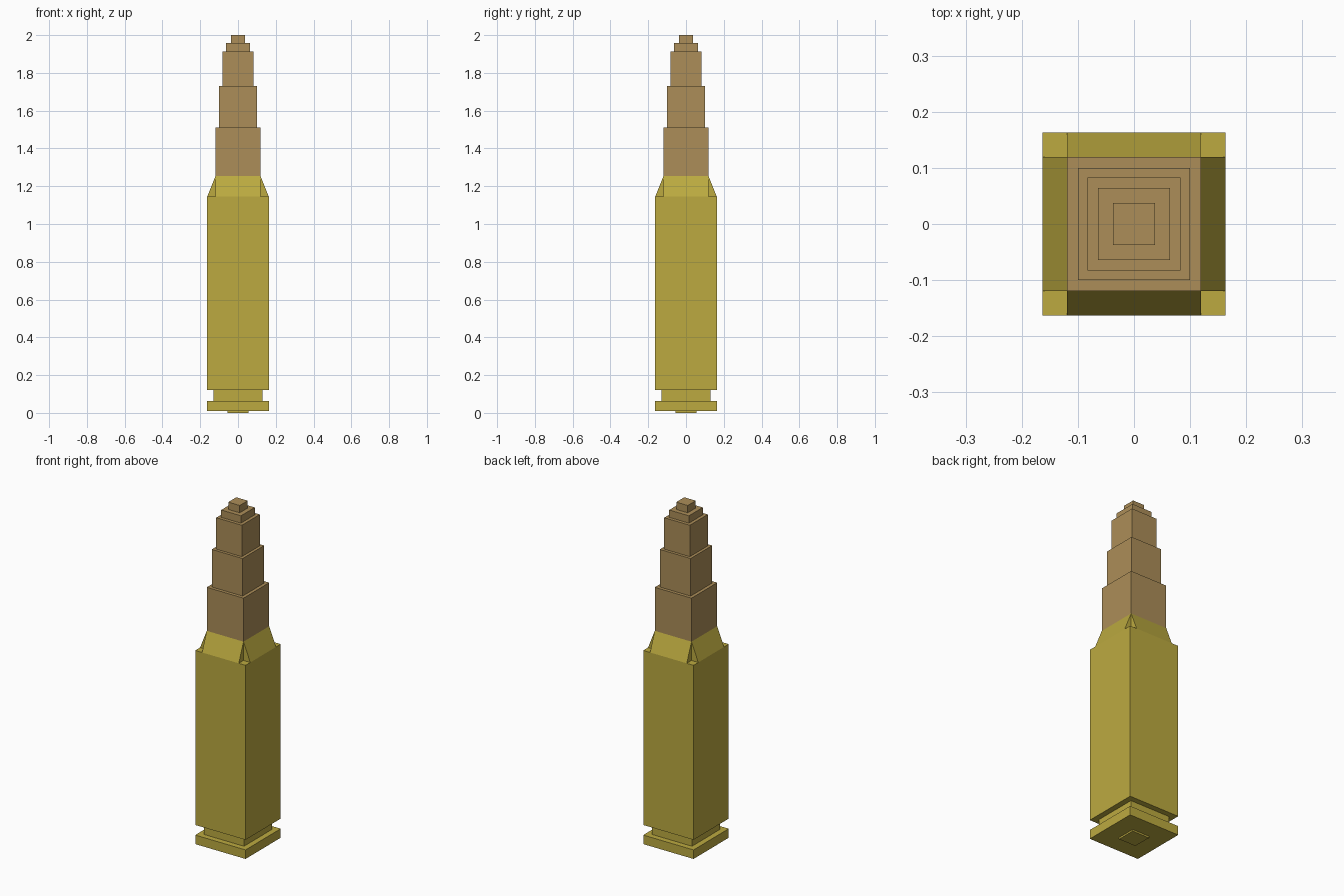
import bpy, bmesh

if "Cube" in bpy.data.objects:
    bpy.data.objects.remove(bpy.data.objects["Cube"])


def material(name, rgb):
    m = bpy.data.materials.new(name)
    m.diffuse_color = (*rgb, 1)
    m.use_nodes = True
    m.node_tree.nodes["Principled BSDF"].inputs["Base Color"].default_value = m.diffuse_color
    return m


brass = material("brass", (0.503, 0.402, 0.051))
copper = material("copper", (0.413, 0.270, 0.098))


def prism(name, bottom, top, z0, z1, mat):
    """Four-sided block from (half x, half y) at z0 to (half x, half y) at z1."""
    bm = bmesh.new()
    rings = []
    for (hx, hy), z in ((bottom, z0), (top, z1)):
        rings.append([bm.verts.new((sx * hx, sy * hy, z))
                      for sx, sy in ((-1, -1), (1, -1), (1, 1), (-1, 1))])
    low, high = rings
    bm.faces.new(low[::-1])
    bm.faces.new(high)
    for i in range(4):
        j = (i + 1) % 4
        bm.faces.new((low[i], low[j], high[j], high[i]))
    mesh = bpy.data.meshes.new(name)
    bm.to_mesh(mesh)
    bm.free()
    mesh.materials.append(mat)
    obj = bpy.data.objects.new(name, mesh)
    bpy.context.collection.objects.link(obj)
    return obj


def block(name, half, z0, z1, mat):
    return prism(name, (half, half), (half, half), z0, z1, mat)


# Case: primer, rim, extractor groove and body
block("primer", 0.055, 0.0, 0.01, brass)
block("rim", 0.163, 0.01, 0.063, brass)
block("extractor_groove", 0.13, 0.063, 0.122, brass)
block("case_body", 0.163, 0.122, 1.145, brass)

# Sloped shoulder: two crossed wedges that leave the corners notched
OUT, NECK = 0.163, 0.119
prism("shoulder_sides", (OUT, NECK), (NECK, NECK), 1.145, 1.255, brass)
prism("shoulder_front_back", (NECK, OUT), (NECK, NECK), 1.145, 1.255, brass)

# Bullet: stepped tiers narrowing to the tip
z = 1.255
for i, (half, top) in enumerate(((NECK, 1.51), (0.10, 1.73), (0.083, 1.914),
                                 (0.064, 1.957), (0.037, 2.0))):
    block(f"bullet_tier_{i + 1}", half, z, top, copper)
    z = top
